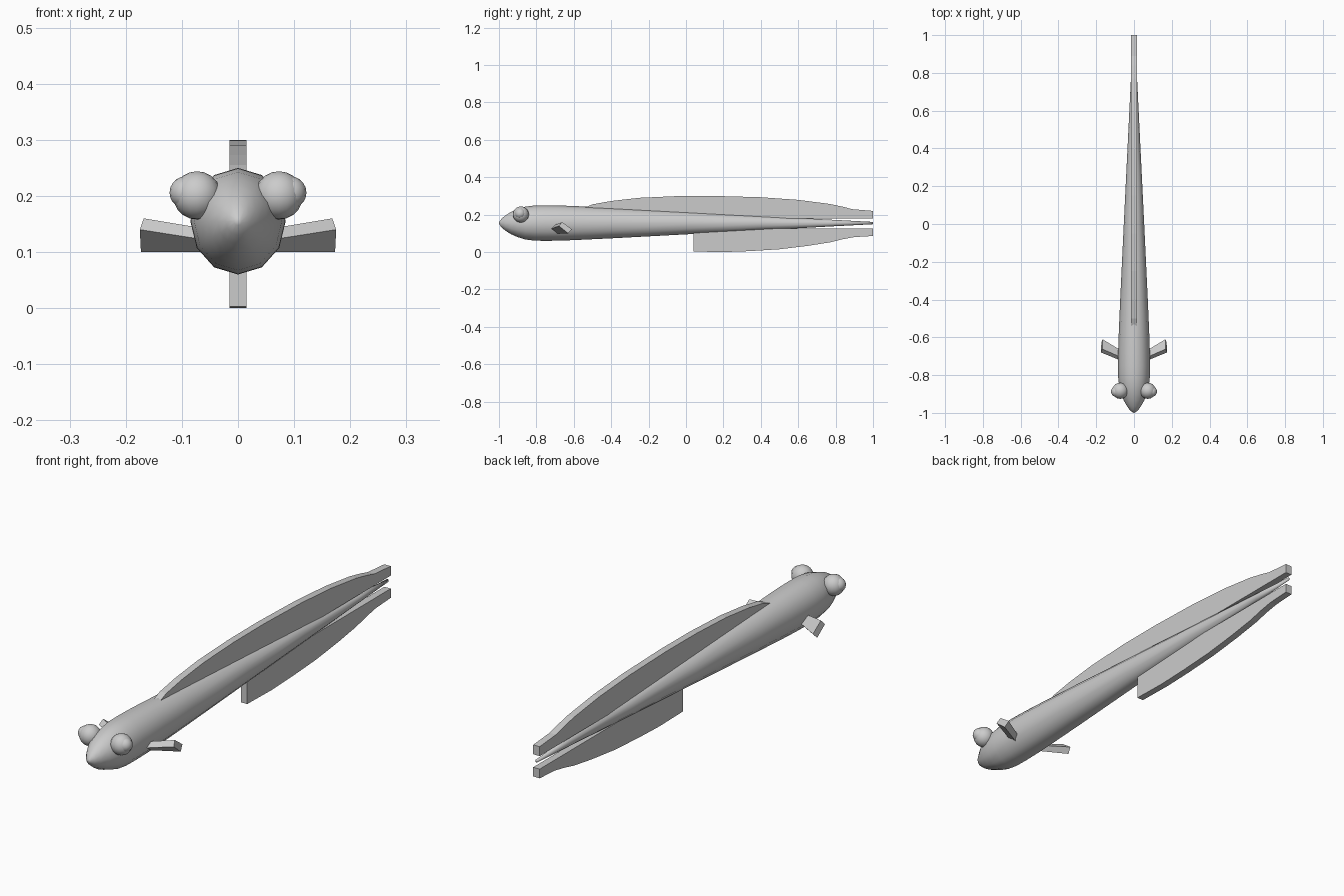
import bpy, bmesh, math
from mathutils import Matrix

if "Cube" in bpy.data.objects:
    bpy.data.objects.remove(bpy.data.objects["Cube"])


def finish(name, bm, smooth=False, mirror=False):
    bmesh.ops.recalc_face_normals(bm, faces=bm.faces)
    mesh = bpy.data.meshes.new(name)
    bm.to_mesh(mesh)
    bm.free()
    obj = bpy.data.objects.new(name, mesh)
    bpy.context.collection.objects.link(obj)
    for p in mesh.polygons:
        p.use_smooth = smooth
    if mirror:
        obj.modifiers.new("Mirror", 'MIRROR').use_mirror_merge = False
    return obj


def bridge(bm, a, b):
    n = len(a)
    for i in range(n):
        bm.faces.new((a[i], a[(i + 1) % n], b[(i + 1) % n], b[i]))


def body():
    # 12-sided tapering body: (y, scale of the widest section)
    profile = [(-0.998, 0.08), (-0.985, 0.26), (-0.965, 0.43), (-0.935, 0.63),
               (-0.9, 0.79), (-0.86, 0.92), (-0.81, 0.99), (-0.75, 1.0),
               (-0.68, 0.99), (-0.6, 0.96), (-0.4, 0.86), (0, 0.635),
               (0.4, 0.405), (0.8, 0.175), (1.0, 0.065)]
    bm = bmesh.new()
    rings = []
    for y, s in profile:
        rings.append([bm.verts.new((0.085 * s * math.cos(t), y, 0.155 + 0.095 * s * math.sin(t)))
                      for t in (math.tau * i / 12 for i in range(12))])
    for a, b in zip(rings, rings[1:]):
        bridge(bm, a, b)
    tip = bm.verts.new((0, -1, 0.155))
    for i in range(12):
        bm.faces.new((tip, rings[0][i], rings[0][(i + 1) % 12]))
    bm.faces.new(rings[-1])
    finish("body", bm, smooth=True)


def flat_fin(name, outline, half=0.015):
    # side outline (y, z) given thickness across x
    bm = bmesh.new()
    a = [bm.verts.new((-half, y, z)) for y, z in outline]
    b = [bm.verts.new((half, y, z)) for y, z in outline]
    bridge(bm, a, b)
    bm.faces.new(a)
    bm.faces.new(b)
    finish(name, bm)


def ball(name, centre, radius):
    bm = bmesh.new()
    bmesh.ops.create_uvsphere(bm, u_segments=16, v_segments=10, radius=radius,
                              matrix=Matrix.Translation(centre))
    finish(name, bm, smooth=True, mirror=True)


def pectoral_fins():
    # tilted slab flaring toward its tip
    root = [(0.06, -0.727, 0.122), (0.06, -0.709, 0.142),
            (0.06, -0.674, 0.118), (0.06, -0.692, 0.1)]
    tip = [(0.175, -0.68, 0.14), (0.168, -0.662, 0.16),
           (0.167, -0.61, 0.122), (0.173, -0.63, 0.1)]
    bm = bmesh.new()
    a = [bm.verts.new(p) for p in root]
    b = [bm.verts.new(p) for p in tip]
    bridge(bm, a, b)
    bm.faces.new(a)
    bm.faces.new(b)
    finish("pectoral_fins", bm, mirror=True)


body()
flat_fin("back_fin", [(-0.55, 0.235), (-0.5, 0.255), (-0.4, 0.273), (-0.25, 0.29),
                      (-0.05, 0.299), (0.15, 0.3), (0.4, 0.293), (0.6, 0.279),
                      (0.77, 0.257), (0.84, 0.242), (0.89, 0.229), (1, 0.22),
                      (1, 0.18), (-0.5, 0.18)])
flat_fin("belly_fin", [(0.04, 0.003), (0.2, 0), (0.34, 0.005), (0.5, 0.015),
                       (0.65, 0.033), (0.77, 0.052), (0.84, 0.069), (0.9, 0.08),
                       (1, 0.086), (1, 0.125), (0.04, 0.125)])
pectoral_fins()
ball("eyes", (0.073, -0.883, 0.201), 0.043)
ball("pupils", (0.093, -0.887, 0.206), 0.029)
